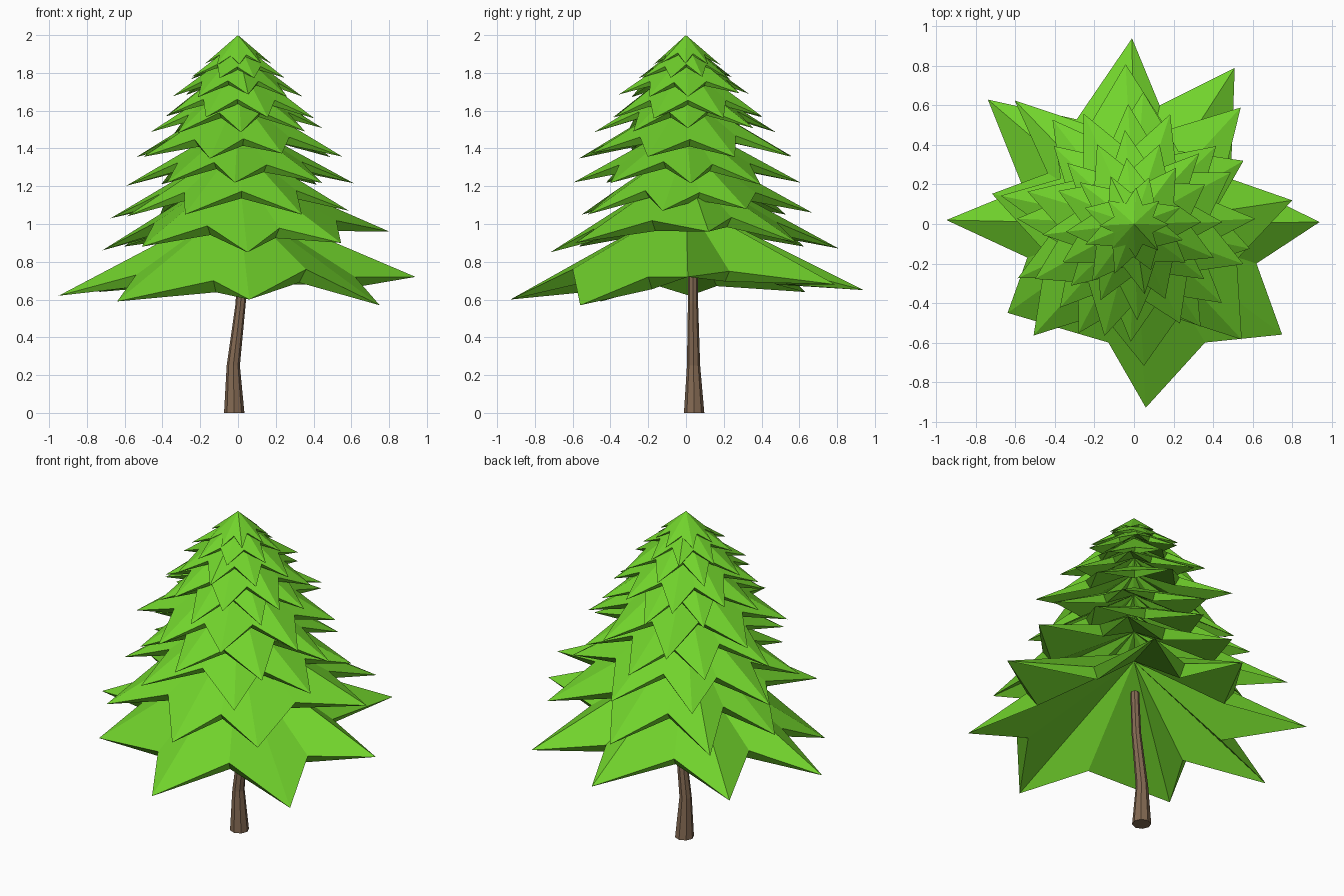
import bpy, bmesh, random
from math import sin, cos, radians, tau
from mathutils import Vector

cube = bpy.data.objects.get("Cube")
if cube:
    bpy.data.objects.remove(cube, do_unlink=True)

random.seed(4)


def make_material(name, colour):
    mat = bpy.data.materials.new(name)
    mat.use_nodes = True
    mat.diffuse_color = colour
    bsdf = next(n for n in mat.node_tree.nodes if n.type == 'BSDF_PRINCIPLED')
    bsdf.inputs["Base Color"].default_value = colour
    return mat


def make_object(name, bm, material):
    mesh = bpy.data.meshes.new(name)
    bm.to_mesh(mesh)
    bm.free()
    mesh.materials.append(material)
    obj = bpy.data.objects.new(name, mesh)
    bpy.context.collection.objects.link(obj)


def polar(radius, degrees, z):
    a = radians(degrees)
    return Vector((radius * cos(a), radius * sin(a), z))


def notches_between(tips, apex_z, waist):
    """Rim points halfway between neighbouring tips, just under the cone."""
    notches = []
    for i, tip in enumerate(tips):
        middle = (tip + tips[(i + 1) % len(tips)]) / 2
        reach = (tip.xy.length + tips[(i + 1) % len(tips)].xy.length) / 2
        radius = waist * reach * random.uniform(0.94, 1.06)
        z = apex_z - radius / reach * (apex_z - middle.z) - 0.04 * reach
        flat = middle.xy.normalized() * radius
        notches.append(Vector((flat.x, flat.y, z)))
    return notches


def star_tier(name, tips, notches, apex_z, material):
    """Folded star: sharp tips, undercut notch walls and a hollow underside."""
    bm = bmesh.new()
    top = bm.verts.new((0, 0, apex_z))
    hollow = bm.verts.new((0, 0, apex_z - 0.05))
    points = [bm.verts.new(p) for p in tips]
    upper = [bm.verts.new(p) for p in notches]
    lower = [bm.verts.new((p.x * 0.9, p.y * 0.9, p.z - 0.1 * p.xy.length))
             for p in notches]
    for i, (tip, high, low) in enumerate(zip(points, upper, lower)):
        following = points[(i + 1) % len(points)]
        for face in ((top, tip, high), (top, high, following),
                     (tip, low, high), (low, following, high),
                     (hollow, low, tip), (hollow, following, low)):
            bm.faces.new(face)
    make_object(name, bm, material)


def jittered_tips(radius, z, phase, count=8):
    return [polar(radius * random.uniform(0.95, 1.06),
                  phase + 360 * i / count + random.uniform(-4, 4),
                  z + radius * random.uniform(-0.03, 0.04)) for i in range(count)]


needle_green = make_material("needle green", (0.165, 0.65, 0.025, 1))
bark_brown = make_material("bark brown", (0.23, 0.143, 0.086, 1))

# Trunk: a tapering bent eight-sided column
bm = bmesh.new()
rings = []
for x, y, z, radius in ((-0.02, 0.043, 0, 0.054), (-0.025, 0.04, 0.25, 0.035),
                        (0.014, 0.037, 0.58, 0.027), (0.025, 0.037, 0.84, 0.025)):
    rings.append([bm.verts.new((x + radius * cos(tau * i / 8),
                                y + radius * sin(tau * i / 8), z)) for i in range(8)])
for low, high in zip(rings, rings[1:]):
    for i in range(8):
        j = (i + 1) % 8
        bm.faces.new((low[i], low[j], high[j], high[i]))
bm.faces.new(rings[0][::-1])
bm.faces.new(rings[-1])
make_object("trunk", bm, bark_brown)

# Widest branch tier, with tips and notches placed one by one
wide_tips = [Vector(p) for p in (
    (0.94, 0.01, 0.72), (0.51, 0.79, 0.68), (-0.01, 0.94, 0.65), (-0.74, 0.63, 0.64),
    (-0.95, 0.02, 0.62), (-0.64, -0.45, 0.59), (0.06, -0.93, 0.6), (0.75, -0.56, 0.57))]
wide_notches = [Vector(p) for p in (
    (0.49, 0.23, 0.75), (0.13, 0.6, 0.74), (-0.29, 0.53, 0.74), (-0.56, 0.18, 0.73),
    (-0.54, -0.17, 0.73), (-0.13, -0.6, 0.7), (0.36, -0.6, 0.76), (0.62, -0.2, 0.72))]
star_tier("branch_tier_1", wide_tips, wide_notches, 1.12, needle_green)

# Second and third tiers: tips placed by angle, radius and height
second_tips = [polar(radius, angle, z) for angle, radius, z in (
    (8.5, 0.81, 0.96), (47.5, 0.8, 0.9), (93, 0.81, 0.87), (134, 0.87, 0.88),
    (168, 0.735, 0.86), (228, 0.76, 0.88), (274, 0.72, 0.85), (313, 0.8, 0.9))]
star_tier("branch_tier_2", second_tips, notches_between(second_tips, 1.31, 0.66),
          1.31, needle_green)
third_tips = [polar(radius, angle, z) for angle, radius, z in (
    (30, 0.64, 1.08), (86, 0.67, 1.06), (128, 0.67, 1.05), (168, 0.69, 1.03),
    (205, 0.65, 1.04), (243, 0.62, 1.05), (303, 0.62, 1.05), (348, 0.6, 1.07))]
star_tier("branch_tier_3", third_tips, notches_between(third_tips, 1.43, 0.64),
          1.43, needle_green)

# Upper tiers: tip radius, tip height, apex height, rotation
tiers = ((0.59, 1.2, 1.55, 0), (0.58, 1.36, 1.69, 27), (0.47, 1.49, 1.79, 3),
         (0.42, 1.57, 1.87, 25), (0.34, 1.68, 1.93, 5), (0.26, 1.77, 1.97, 24),
         (0.175, 1.845, 2.0, 0))
for n, (radius, z, apex_z, phase) in enumerate(tiers, 4):
    tips = jittered_tips(radius, z, phase)
    star_tier(f"branch_tier_{n}", tips, notches_between(tips, apex_z, 0.62),
              apex_z, needle_green)
